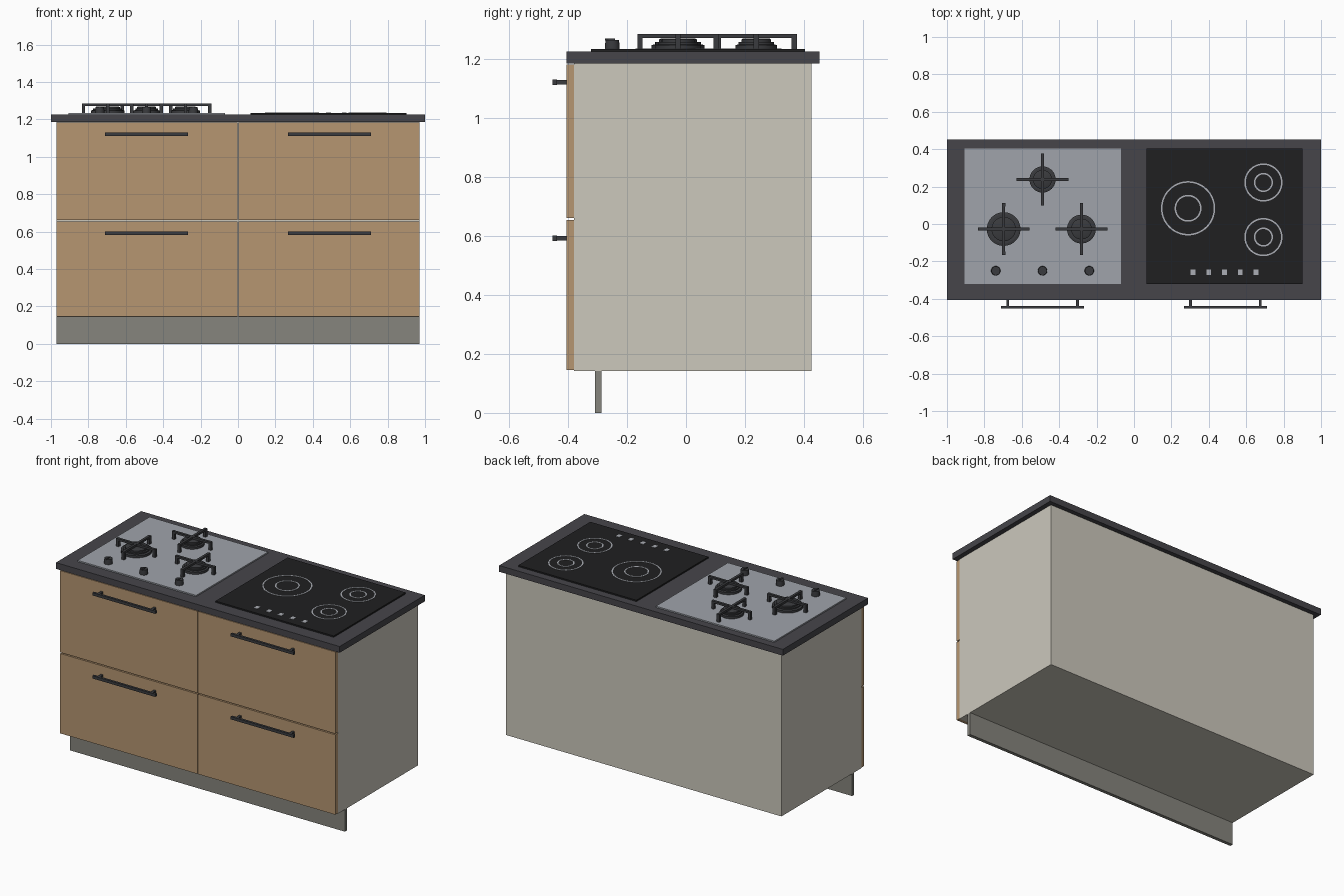
import bpy, bmesh, math

if "Cube" in bpy.data.objects:
    bpy.data.objects.remove(bpy.data.objects["Cube"])


def lin(c):
    c /= 255
    return c / 12.92 if c <= 0.04045 else ((c + 0.055) / 1.055) ** 2.4


def material(name, r, g, b):
    m = bpy.data.materials.new(name)
    m.diffuse_color = (lin(r), lin(g), lin(b), 1)
    m.use_nodes = True
    m.node_tree.nodes["Principled BSDF"].inputs["Base Color"].default_value = m.diffuse_color
    return m


WOOD = material("oak front", 182, 150, 113)
CARCASS = material("cream panel", 204, 200, 188)
PLINTH = material("grey plinth", 134, 133, 125)
STONE = material("dark worktop", 70, 69, 74)
STEEL = material("brushed steel", 160, 164, 171)
GLASS = material("black glass", 32, 32, 33)
IRON = material("cast iron", 58, 59, 62)
MARK = material("light marking", 172, 175, 182)


def finish(name, bm, mat, smooth=False):
    mesh = bpy.data.meshes.new(name)
    bmesh.ops.recalc_face_normals(bm, faces=bm.faces[:])
    bm.to_mesh(mesh)
    bm.free()
    mesh.materials.append(mat)
    ob = bpy.data.objects.new(name, mesh)
    bpy.context.collection.objects.link(ob)
    if smooth:
        bpy.ops.object.select_all(action='DESELECT')
        ob.select_set(True)
        bpy.context.view_layer.objects.active = ob
        bpy.ops.object.shade_smooth_by_angle(angle=math.radians(35))
    return ob


def add_box(bm, x0, x1, y0, y1, z0, z1):
    for v in bmesh.ops.create_cube(bm, size=1)["verts"]:
        v.co.x = x1 if v.co.x > 0 else x0
        v.co.y = y1 if v.co.y > 0 else y0
        v.co.z = z1 if v.co.z > 0 else z0


def box(name, mat, *dims):
    bm = bmesh.new()
    add_box(bm, *dims)
    return finish(name, bm, mat)


def lathe(name, mat, x, y, profile, closed=False, steps=48):
    """Turn a (radius, z) profile around a vertical axis."""
    bm = bmesh.new()
    rings = []
    for r, z in profile:
        rings.append([bm.verts.new((x + r * math.cos(a), y + r * math.sin(a), z))
                      for a in (2 * math.pi * i / steps for i in range(steps))])
    pairs = list(zip(rings, rings[1:]))
    if closed:
        pairs.append((rings[-1], rings[0]))
    else:
        bm.faces.new(rings[0])
        bm.faces.new(rings[-1])
    for a, b in pairs:
        for i in range(steps):
            j = (i + 1) % steps
            bm.faces.new((a[i], a[j], b[j], b[i]))
    return finish(name, bm, mat, True)


# Cabinet body, plinth and worktop
box("carcass", CARCASS, -0.97, 0.97, -0.38, 0.425, 0.142, 1.185)
box("plinth", PLINTH, -0.97, 0.97, -0.308, -0.287, 0, 0.142)
box("worktop", STONE, -1, 1, -0.405, 0.453, 1.185, 1.225)

# Drawer fronts with bar handles
for side in (-1, 1):
    for z0, z1, hz in ((0.145, 0.654, 0.592), (0.661, 1.182, 1.121)):
        xa, xb = sorted((side * 0.003, side * 0.97))
        box("drawer_front", WOOD, xa, xb, -0.405, -0.38, z0, z1)
        bm = bmesh.new()
        cx = side * 0.488
        add_box(bm, cx - 0.222, cx + 0.222, -0.453, -0.438, hz - 0.009, hz + 0.009)
        for dx in (-0.187, 0.187):
            add_box(bm, cx + dx - 0.008, cx + dx + 0.008, -0.44, -0.405, hz - 0.007, hz + 0.007)
        finish("drawer_handle", bm, IRON)

# Gas hob plate
HOB = 1.233
box("gas_hob_plate", STEEL, -0.905, -0.07, -0.322, 0.403, 1.225, HOB)

# Burners and their pan supports
for x, y, r in ((-0.697, -0.027, 0.09), (-0.281, -0.027, 0.077), (-0.489, 0.238, 0.07)):
    lathe("burner", IRON, x, y, [
        (r, HOB), (r, 1.247), (r * 0.86, 1.25), (r * 0.86, 1.257),
        (r * 0.72, 1.257), (r * 0.72, 1.266), (r * 0.65, 1.269)])
    bm = bmesh.new()
    reach, w = 0.137, 0.008
    add_box(bm, x - reach, x + reach, y - w, y + w, 1.271, 1.284)
    add_box(bm, x - w, x + w, y - reach, y + reach, 1.271, 1.284)
    for dx, dy in ((1, 0), (-1, 0), (0, 1), (0, -1)):
        lx, ly = x + dx * (reach - 0.008), y + dy * (reach - 0.008)
        add_box(bm, lx - 0.009, lx + 0.009, ly - 0.009, ly + 0.009, HOB, 1.284)
    finish("pan_support", bm, IRON)

# Control knobs with raised pointers
for x in (-0.739, -0.489, -0.239):
    lathe("knob", IRON, x, -0.25, [(0.025, HOB), (0.025, 1.24), (0.023, 1.265)], steps=32)
    box("knob_pointer", IRON, x - 0.005, x + 0.005, -0.275, -0.24, 1.262, 1.269)

# Ceramic hob plate with printed rings and touch controls
TOP = 1.234
box("ceramic_hob_plate", GLASS, 0.067, 0.9, -0.322, 0.403, 1.225, TOP)
for x, y, radii in ((0.289, 0.084, (0.145, 0.072)),
                    (0.692, 0.222, (0.102, 0.051)),
                    (0.692, -0.07, (0.102, 0.051))):
    for r in radii:
        lathe("cooking_zone_ring", MARK, x, y, [
            (r, TOP), (r, TOP + 0.002), (r - 0.008, TOP + 0.002), (r - 0.008, TOP)],
            closed=True, steps=64)
for i in range(5):
    x = 0.316 + i * 0.084
    box("touch_control", MARK, x - 0.013, x + 0.013, -0.274, -0.242, TOP, TOP + 0.002)
